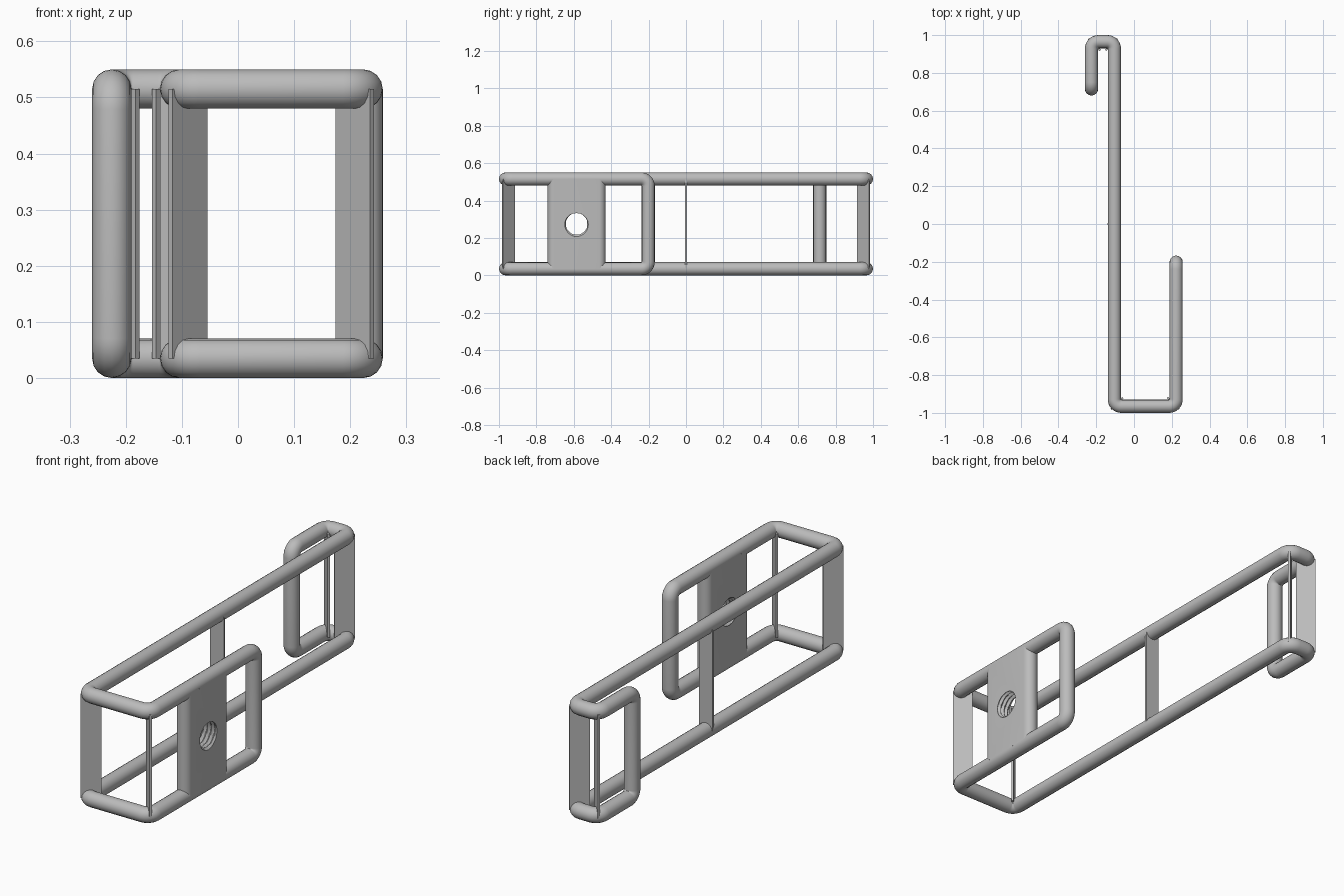
import bpy, bmesh, math
from mathutils import Vector, Matrix

if "Cube" in bpy.data.objects:
    bpy.data.objects.remove(bpy.data.objects["Cube"])

R = 0.035            # rod radius
BEND = 0.037         # centre-line bend radius
LOW, HIGH = R, 0.55 - R
MID = (LOW + HIGH) / 2
HOOK_X, BAR_X, ARM_X = -0.225, -0.104, 0.223
END_Y = 1 - R
HOOK_Y, ARM_Y = 0.715, -0.202

grey = bpy.data.materials.new("grey plastic")
grey.use_nodes = True
colour = (0.5, 0.5, 0.5, 1)
grey.diffuse_color = colour
grey.node_tree.nodes["Principled BSDF"].inputs["Base Color"].default_value = colour


def finish(obj):
    obj.data.materials.append(grey)
    bpy.ops.object.select_all(action='DESELECT')
    obj.select_set(True)
    bpy.context.view_layer.objects.active = obj
    bpy.ops.object.shade_smooth_by_angle(angle=math.radians(35))


def mesh_object(name, bm):
    bmesh.ops.recalc_face_normals(bm, faces=bm.faces)
    mesh = bpy.data.meshes.new(name)
    bm.to_mesh(mesh)
    bm.free()
    obj = bpy.data.objects.new(name, mesh)
    bpy.context.collection.objects.link(obj)
    return obj


def rounded_loop(points, radius, steps=8):
    """Replace each right-angle corner of a closed path with an arc."""
    out = []
    for i, p in enumerate(points):
        a = (points[i - 1] - p).normalized() * radius
        b = (points[(i + 1) % len(points)] - p).normalized() * radius
        for k in range(steps + 1):
            t = k / steps * math.pi / 2
            out.append(p + a * (1 - math.sin(t)) + b * (1 - math.cos(t)))
    return out


# Rod frame: one closed loop, low run out and high run back
plan = [(HOOK_X, HOOK_Y), (HOOK_X, END_Y), (BAR_X, END_Y),
        (BAR_X, -END_Y), (ARM_X, -END_Y), (ARM_X, ARM_Y)]
path = [Vector((x, y, LOW)) for x, y in plan]
path += [Vector((x, y, HIGH)) for x, y in reversed(plan)]
path = rounded_loop(path, BEND)
curve = bpy.data.curves.new("rod_frame", 'CURVE')
curve.dimensions = '3D'
curve.bevel_depth = R
curve.bevel_resolution = 6
spline = curve.splines.new('POLY')
spline.points.add(len(path) - 1)
for point, co in zip(spline.points, path):
    point.co = (*co, 1)
spline.use_cyclic_u = True
frame = bpy.data.objects.new("rod_frame", curve)
bpy.context.collection.objects.link(frame)
frame.select_set(True)
bpy.context.view_layer.objects.active = frame
bpy.ops.object.convert(target='MESH')
finish(bpy.context.view_layer.objects.active)


# Thin upright webs: diagonal at the corners, square across the long bar
def web(name, x, y, angle, width):
    bm = bmesh.new()
    bmesh.ops.create_cube(bm, size=1)
    bmesh.ops.scale(bm, vec=(width, 0.01, HIGH - LOW), verts=bm.verts)
    bmesh.ops.transform(bm, verts=bm.verts, matrix=Matrix.Translation((x, y, MID))
                        @ Matrix.Rotation(math.radians(angle), 4, 'Z'))
    finish(mesh_object(name, bm))


INSET = 0.015
web("front_bar_web", BAR_X + INSET, -END_Y + INSET, 45, 0.088)
web("front_arm_web", ARM_X - INSET, -END_Y + INSET, -45, 0.088)
web("back_bar_web", BAR_X - INSET, END_Y - INSET, 45, 0.088)
web("back_hook_web", HOOK_X + INSET, END_Y - INSET, -45, 0.088)
web("middle_web", BAR_X, 0, 0, 2 * R)

# Screw plate: stadium outline extruded between the arm rods
PLATE_Y, HALF = -0.585, 0.12
bm = bmesh.new()
outline = []
for side in (1, -1):
    for k in range(17):
        t = math.pi * k / 16
        outline.append(bm.verts.new((ARM_X + side * R * math.cos(t),
                                     PLATE_Y + side * (HALF + R * math.sin(t)), LOW)))
base = bm.faces.new(outline)
top = bmesh.ops.extrude_face_region(bm, geom=[base])["geom"]
bmesh.ops.translate(bm, vec=(0, 0, HIGH - LOW),
                    verts=[v for v in top if isinstance(v, bmesh.types.BMVert)])
plate = mesh_object("screw_plate", bm)

# Helical thread cutter
N, ROWS, LENGTH, PITCH = 48, 40, 0.1, 0.02
bm = bmesh.new()
rings = []
for j in range(ROWS + 1):
    x = (j / ROWS - 0.5) * LENGTH
    ring = []
    for i in range(N):
        turn = i / N
        ridge = abs(((x / PITCH - turn) % 1) * 2 - 1)
        r = 0.057 + 0.011 * ridge
        a = turn * 2 * math.pi
        ring.append(bm.verts.new((ARM_X + x, PLATE_Y + r * math.cos(a), MID + r * math.sin(a))))
    rings.append(ring)
for low, high in zip(rings, rings[1:]):
    for i in range(N):
        k = (i + 1) % N
        bm.faces.new((low[i], low[k], high[k], high[i]))
bm.faces.new(rings[0])
bm.faces.new(rings[-1])
cutter = mesh_object("thread_cutter", bm)
cutter.hide_render = True

cut = plate.modifiers.new("thread", 'BOOLEAN')
cut.operation = 'DIFFERENCE'
cut.solver = 'EXACT'
cut.object = cutter
bpy.context.view_layer.objects.active = plate
bpy.ops.object.modifier_apply(modifier=cut.name)
bpy.data.objects.remove(cutter)
finish(plate)
